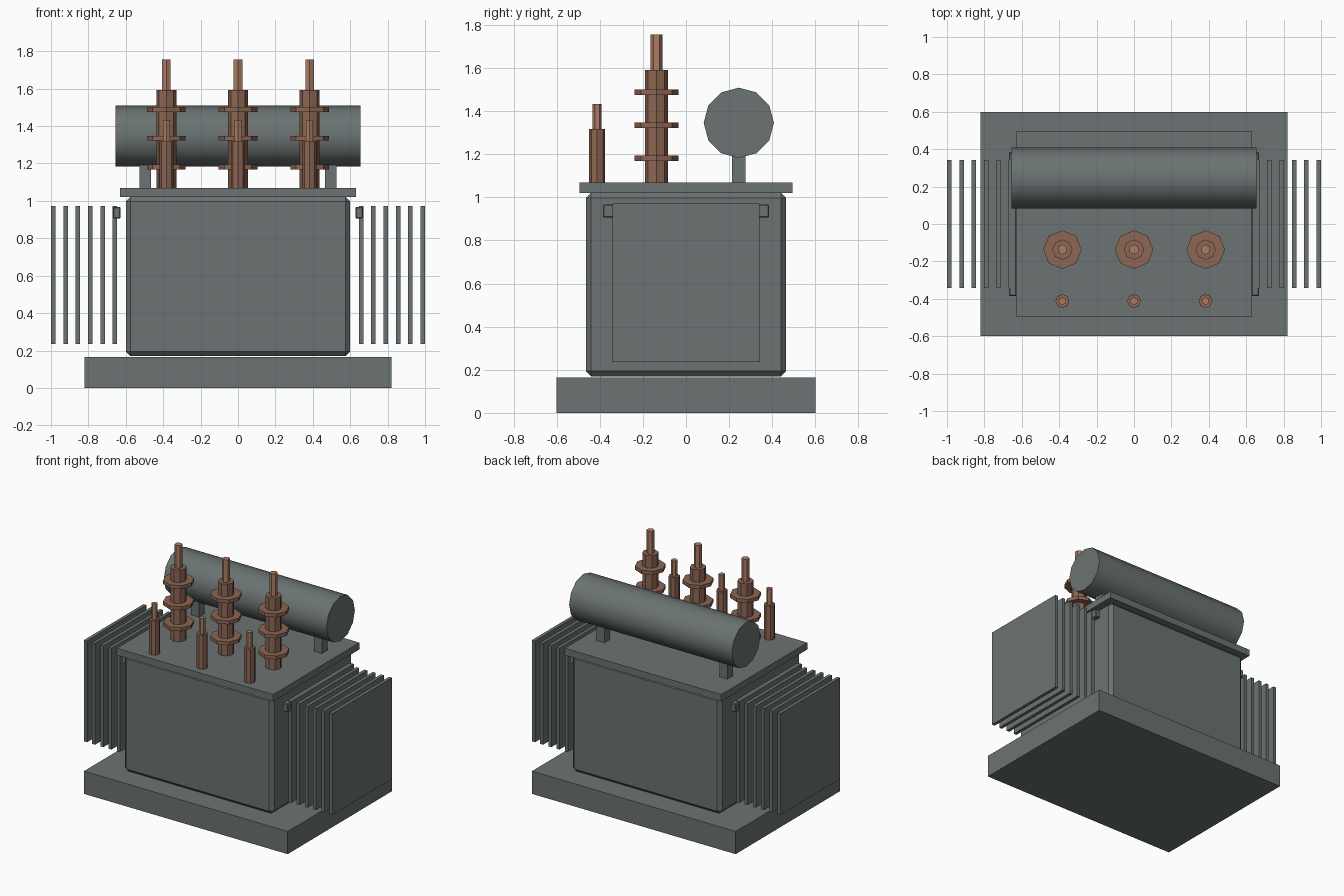
import bpy
import math

cube = bpy.data.objects.get("Cube")
if cube:
    bpy.data.objects.remove(cube, do_unlink=True)


def material(name, rgb):
    m = bpy.data.materials.new(name)
    m.use_nodes = True
    m.diffuse_color = (*rgb, 1)
    m.node_tree.nodes["Principled BSDF"].inputs["Base Color"].default_value = (*rgb, 1)
    return m


GREY = material("steel grey", (0.145, 0.172, 0.168))
BROWN = material("porcelain brown", (0.262, 0.133, 0.087))
COPPER = material("copper", (0.42, 0.205, 0.125))


def box(name, lo, hi, bevel=0):
    """Axis-aligned box between two corners, optionally chamfered."""
    bpy.ops.mesh.primitive_cube_add(size=1, location=[(a + b) / 2 for a, b in zip(lo, hi)])
    ob = bpy.context.object
    ob.name = name
    ob.scale = [b - a for a, b in zip(lo, hi)]
    bpy.ops.object.transform_apply(location=False, rotation=False, scale=True)
    ob.data.materials.append(GREY)
    if bevel:
        mod = ob.modifiers.new("chamfer", "BEVEL")
        mod.width = bevel
        mod.segments = 1
    return ob


def post(name, x, y, z0, z1, radius, sides, mat):
    """Upright faceted cylinder from z0 to z1."""
    bpy.ops.mesh.primitive_cylinder_add(vertices=sides, radius=radius, depth=z1 - z0,
                                        location=(x, y, (z0 + z1) / 2))
    ob = bpy.context.object
    ob.name = name
    ob.data.materials.append(mat)
    return ob


# Plinth, tank and lid
LID = 1.07
box("base_plinth", (-0.82, -0.6, 0), (0.82, 0.6, 0.165))
box("tank", (-0.6, -0.465, 0.17), (0.6, 0.465, 1.022), bevel=0.025)
box("tank_lid", (-0.63, -0.495, 1.02), (0.63, 0.495, LID))

# Radiator fins and their header bars on both sides
for side, sign in (("left", 1), ("right", -1)):
    for i in range(6):
        x = sign * (0.658 + 0.066 * i)
        box(f"{side}_radiator_fin_{i + 1}", (x - 0.012, -0.342, 0.235), (x + 0.012, 0.342, 0.972))
    x = sign * 0.648
    box(f"{side}_radiator_header", (x - 0.02, -0.385, 0.906), (x + 0.02, 0.385, 0.968), bevel=0.005)

# Oil conservator drum on two supports
bpy.ops.mesh.primitive_cylinder_add(vertices=12, radius=0.163, depth=1.31,
                                    location=(0, 0.245, 1.346), rotation=(0, math.pi / 2, 0))
drum = bpy.context.object
drum.name = "conservator_drum"
drum.data.materials.append(GREY)
bpy.ops.object.shade_smooth_by_angle(angle=math.radians(35))
for side, x in (("left", 0.495), ("right", -0.495)):
    box(f"{side}_drum_support", (x - 0.031, 0.213, LID), (x + 0.031, 0.275, 1.22))

# High-voltage and low-voltage bushings
for i, x in enumerate((-0.383, 0, 0.383), 1):
    post(f"tall_bushing_{i}", x, -0.137, LID, 1.592, 0.054, 8, BROWN)
    for j in range(3):
        z = 1.182 + 0.153 * j
        post(f"tall_bushing_{i}_shed_{j + 1}", x, -0.137, z - 0.013, z + 0.013, 0.103, 8, BROWN)
    post(f"tall_terminal_{i}", x, -0.137, 1.58, 1.756, 0.027, 6, COPPER)
    post(f"short_bushing_{i}", x, -0.412, LID, 1.318, 0.037, 8, BROWN)
    post(f"short_terminal_{i}", x, -0.412, 1.31, 1.433, 0.021, 6, COPPER)
